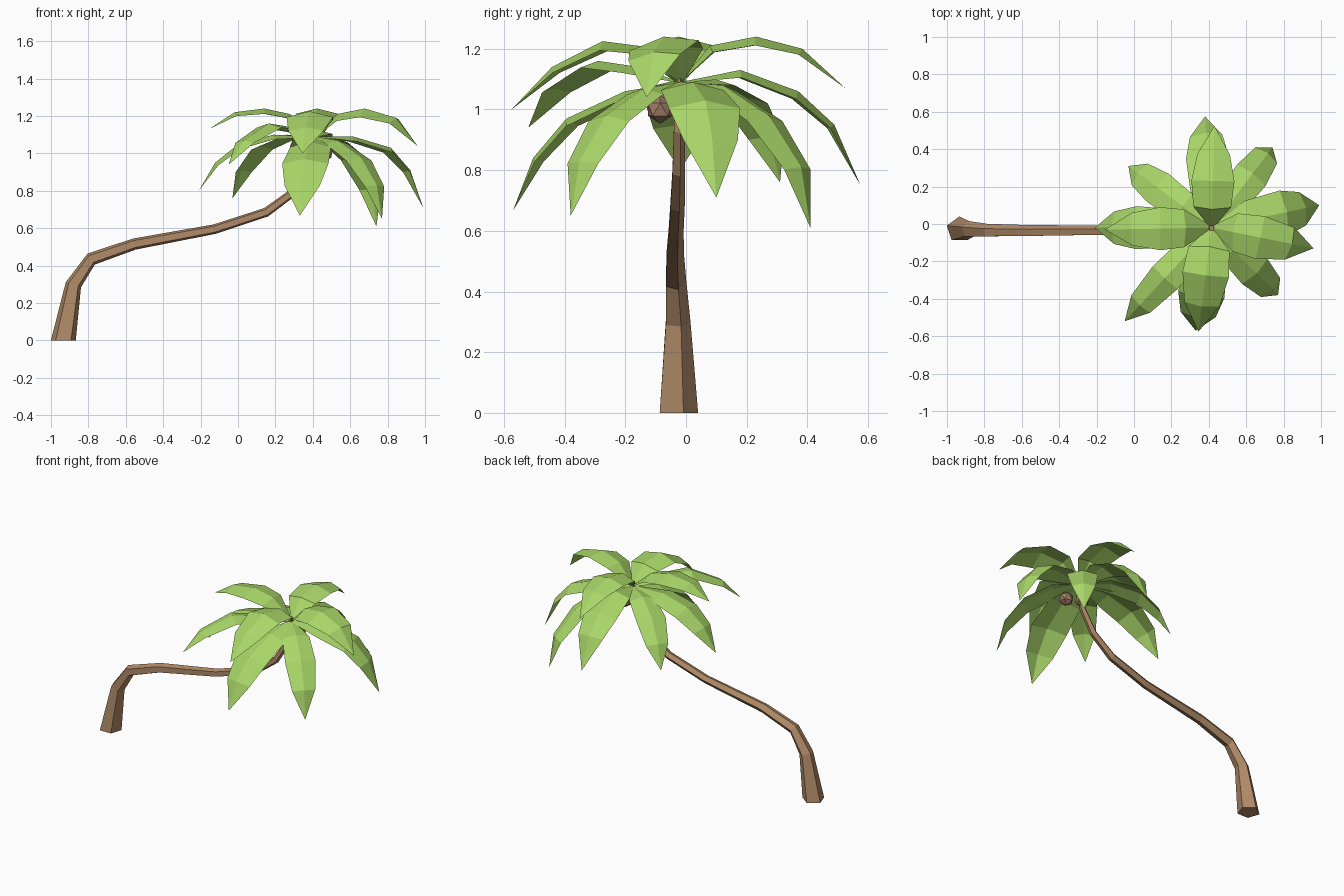
import bpy, bmesh, math
from mathutils import Vector

if "Cube" in bpy.data.objects:
    bpy.data.objects.remove(bpy.data.objects["Cube"])


def material(name, rgb):
    m = bpy.data.materials.new(name)
    m.diffuse_color = (*rgb, 1)
    m.use_nodes = True
    m.node_tree.nodes["Principled BSDF"].inputs["Base Color"].default_value = m.diffuse_color
    return m


BARK = material("bark brown", (0.44, 0.26, 0.14))
LEAF = material("leaf green", (0.40, 0.68, 0.14))
NUT = material("coconut brown", (0.36, 0.20, 0.14))


def finish(bm, name, mat):
    me = bpy.data.meshes.new(name)
    bm.to_mesh(me)
    bm.free()
    me.materials.append(mat)
    ob = bpy.data.objects.new(name, me)
    bpy.context.collection.objects.link(ob)
    return ob


# Trunk: pentagon swept along a leaning path (x, y, z, radius)
PATH = [(-0.934, -0.03, 0, 0.07), (-0.88, -0.03, 0.298, 0.045),
        (-0.785, -0.036, 0.435, 0.037), (-0.555, -0.038, 0.515, 0.032),
        (-0.125, -0.035, 0.595, 0.027), (0.15, -0.03, 0.685, 0.026),
        (0.30, -0.026, 0.795, 0.023), (0.385, -0.024, 0.93, 0.020),
        (0.415, -0.022, 1.11, 0.015)]
bm = bmesh.new()
rings = []
for i, (x, y, z, r) in enumerate(PATH):
    a, b = PATH[max(i - 1, 0)], PATH[min(i + 1, len(PATH) - 1)]
    t = Vector((b[0] - a[0], 0, b[2] - a[2])).normalized()
    n = Vector((1, 0, 0)) if i == 0 else Vector((t.z, 0, -t.x))
    ring = []
    for k in range(5):
        ang = math.pi / 2 + k * math.tau / 5
        p = Vector((x, y, z)) + n * r * math.cos(ang) + Vector((0, r * math.sin(ang), 0))
        ring.append(bm.verts.new(p))
    rings.append(ring)
for lo, hi in zip(rings, rings[1:]):
    for k in range(5):
        j = (k + 1) % 5
        bm.faces.new((lo[k], lo[j], hi[j], hi[k]))
bm.faces.new(rings[0][::-1])
bm.faces.new(rings[-1])
bmesh.ops.recalc_face_normals(bm, faces=bm.faces)
finish(bm, "trunk", BARK)

CROWN = Vector((0.415, -0.02, 1.09))


# Frond: sheet folded along a raised midrib, ending in a point
def frond(name, tip, rib, width, roll=0):
    out = Vector((tip[0] - CROWN.x, tip[1] - CROWN.y, 0))
    pts = [CROWN.copy()]
    for f, z in rib + [(1, tip[2])]:
        p = CROWN + out * f
        p.z = z
        pts.append(p)
    flat_side = Vector((-out.y, out.x, 0)).normalized()
    bm = bmesh.new()
    rows = []
    for i, share in enumerate((0.09, 0.88, 1.0, 0.76)):
        t = (pts[i + 1] - pts[max(i - 1, 0)]).normalized()
        up = t.cross(flat_side).normalized()
        side = flat_side * math.cos(roll) + up * math.sin(roll)
        w = width * share
        rows.append([bm.verts.new(pts[i] + side * w * s - up * abs(s) * w * 0.25)
                     for s in (1, 0, -1)])
    for a, b in zip(rows, rows[1:]):
        for k in range(2):
            bm.faces.new((a[k], a[k + 1], b[k + 1], b[k]))
    end = bm.verts.new(pts[4])
    for k in range(2):
        bm.faces.new((rows[3][k], rows[3][k + 1], end))
    bmesh.ops.recalc_face_normals(bm, faces=bm.faces)
    if sum(f.normal.z for f in bm.faces) < 0:
        bmesh.ops.reverse_faces(bm, faces=bm.faces)
    finish(bm, name, LEAF)


# Upper crown, arching above the trunk tip
frond("upper_frond_back", (0.43, 0.525, 1.07), [(.18, 1.21), (.46, 1.24), (.74, 1.20)], 0.115)
frond("upper_frond_front", (0.345, -0.575, 1.0), [(.18, 1.205), (.46, 1.225), (.76, 1.14)], 0.125)
frond("upper_frond_left", (-0.155, -0.03, 1.13), [(.24, 1.21), (.48, 1.24), (.76, 1.22)], 0.115)
frond("upper_frond_right", (0.96, -0.13, 1.04), [(.21, 1.21), (.48, 1.24), (.79, 1.19)], 0.118, 0.15)
# Lower crown, drooping
frond("lower_frond_back", (0.38, 0.575, 0.75), [(.335, 1.13), (.655, 1.06), (.855, 0.95)], 0.115)
frond("lower_frond_front", (0.33, -0.57, 0.667), [(.33, 1.06), (.68, 0.97), (.88, 0.84)], 0.125)
frond("lower_frond_left", (-0.21, -0.02, 0.80), [(.36, 1.10), (.66, 1.05), (.86, 0.95)], 0.115)
frond("lower_frond_right", (0.99, 0.10, 0.71), [(.35, 1.09), (.70, 1.03), (.88, 0.91)], 0.12)
frond("lower_frond_back_left", (-0.03, 0.31, 0.76), [(.35, 1.10), (.67, 1.04), (.89, 0.91)], 0.095)
frond("lower_frond_back_right", (0.74, 0.41, 0.61), [(.33, 1.08), (.68, 0.98), (.93, 0.81)], 0.095)
frond("lower_frond_front_right", (0.77, -0.38, 0.65), [(.33, 1.07), (.68, 0.98), (.92, 0.83)], 0.095)
frond("lower_frond_front_left", (-0.05, -0.52, 0.94), [(.27, 1.14), (.54, 1.16), (.83, 1.07)], 0.09)

# Coconuts hanging under the crown
for i, c in enumerate([(0.465, -0.085, 1.0), (0.43, 0.04, 1.01), (0.36, -0.06, 1.02)]):
    bm = bmesh.new()
    bmesh.ops.create_icosphere(bm, subdivisions=1, radius=0.047)
    bmesh.ops.translate(bm, verts=bm.verts, vec=c)
    finish(bm, f"coconut_{i + 1}", NUT)
